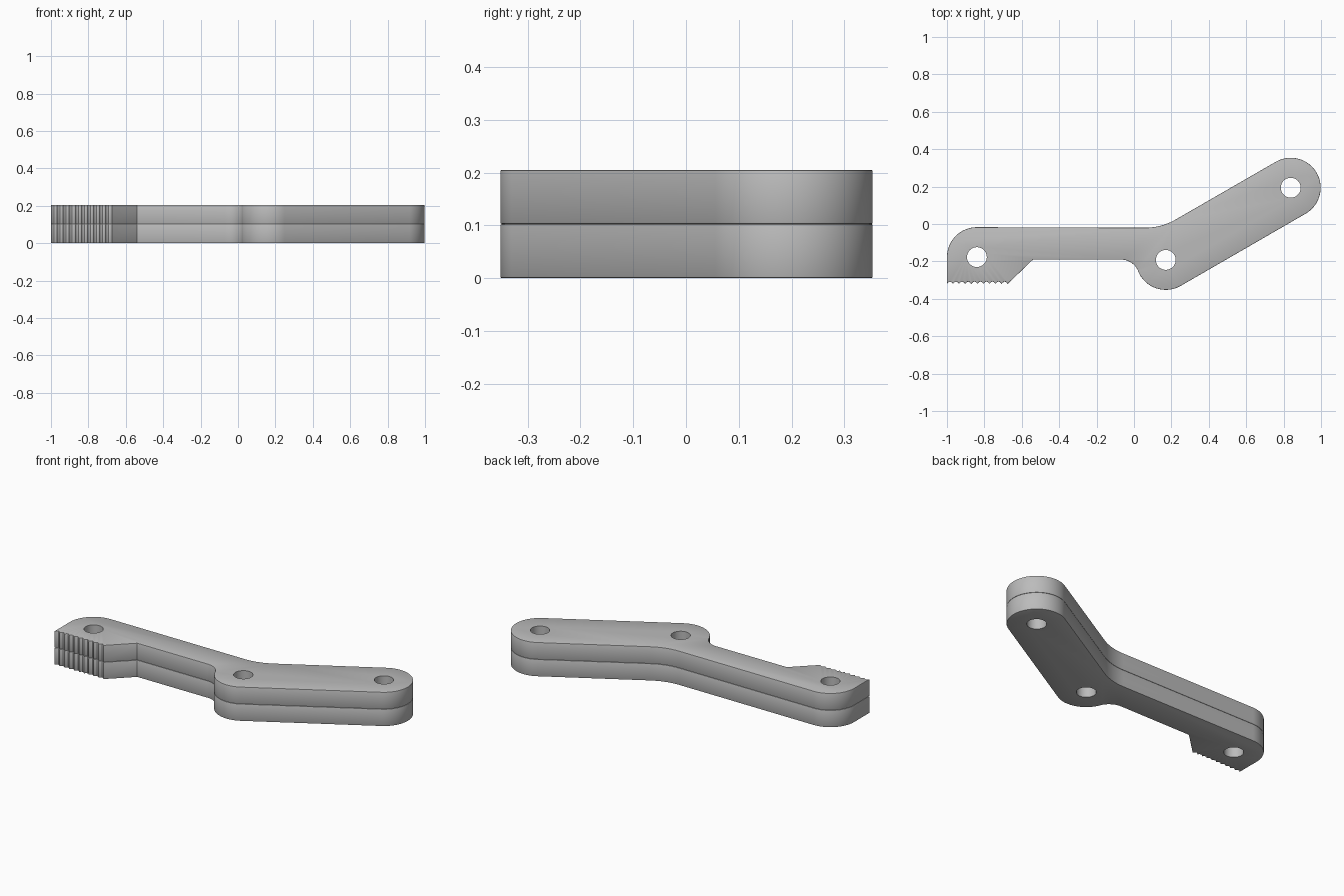
import bpy
import bmesh
from math import cos, sin, radians, pi

cube = bpy.data.objects.get("Cube")
if cube:
    bpy.data.objects.remove(cube)

HEIGHT = 0.205
THICK = HEIGHT / 2
EDGE = 0.003
R = 0.16                      # radius of the three rounded ends
TAIL, PIVOT, TIP = (-0.84, -0.177), (0.17, -0.192), (0.838, 0.194)
HOLE_R = 0.053

grey = bpy.data.materials.new("grey")
grey.use_nodes = True
colour = (0.5, 0.5, 0.5, 1)
grey.diffuse_color = colour
grey.node_tree.nodes["Principled BSDF"].inputs["Base Color"].default_value = colour


def arc(centre, radius, start, end, steps):
    """Points along an arc, angles in degrees."""
    points = []
    for i in range(steps + 1):
        a = radians(start + (end - start) * i / steps)
        points.append((centre[0] + radius * cos(a), centre[1] + radius * sin(a)))
    return points


def lever_outline():
    """Counter-clockwise outline of one lever plate."""
    # toothed foot
    points = []
    teeth, left, right, foot = 10, -1.0, -0.675, -0.32
    pitch = (right - left) / teeth
    for t in range(teeth):
        for i in range(6):
            u = i / 6
            points.append((left + pitch * (t + u), foot + 0.012 * sin(pi * u)))
    points += [(right, foot), (-0.54, -0.19)]
    # hollow fillet into the pivot boss, then the boss and the tip
    points += arc((-0.07, -0.29), 0.1, 90, 22.6, 12)
    points += arc(PIVOT, R, 203, 300, 24)
    points += arc(TIP, R, -60, 120, 40)
    # wide hollow bend, then the rounded tail
    points += arc((0.058, 0.31), 0.33, -60, -90, 12)
    points += arc(TAIL, R, 90, 180, 24)
    return points


def cut_hole(plate, centre):
    bpy.ops.mesh.primitive_cylinder_add(vertices=48, radius=HOLE_R, depth=1,
                                        location=(*centre, THICK))
    cutter = bpy.context.object
    cutter.name = "hole_cutter"
    cutter.hide_render = True
    cutter.data.materials.append(grey)
    mod = plate.modifiers.new("hole", 'BOOLEAN')
    mod.operation = 'DIFFERENCE'
    mod.solver = 'EXACT'
    mod.object = cutter
    bpy.context.view_layer.objects.active = plate
    bpy.ops.object.modifier_apply(modifier=mod.name)
    bpy.data.objects.remove(cutter)


def make_plate(name, base):
    bm = bmesh.new()
    face = bm.faces.new([bm.verts.new((x, y, base)) for x, y in lever_outline()])
    top = bmesh.ops.extrude_face_region(bm, geom=[face])["geom"]
    bmesh.ops.translate(bm, vec=(0, 0, THICK),
                        verts=[v for v in top if isinstance(v, bmesh.types.BMVert)])
    bmesh.ops.recalc_face_normals(bm, faces=bm.faces)
    # softened rims
    rims = [e for e in bm.edges if abs(e.verts[0].co.z - e.verts[1].co.z) < EDGE]
    bmesh.ops.bevel(bm, geom=rims, offset=EDGE, segments=2, profile=0.5,
                    affect='EDGES', clamp_overlap=True)
    mesh = bpy.data.meshes.new(name)
    bm.to_mesh(mesh)
    bm.free()
    mesh.materials.append(grey)
    plate = bpy.data.objects.new(name, mesh)
    bpy.context.collection.objects.link(plate)
    for centre in (TAIL, PIVOT, TIP):
        cut_hole(plate, centre)
    bpy.ops.object.select_all(action='DESELECT')
    plate.select_set(True)
    bpy.context.view_layer.objects.active = plate
    bpy.ops.object.shade_smooth_by_angle(angle=radians(30))


# two matching plates stacked face to face
make_plate("lower_lever_plate", 0)
make_plate("upper_lever_plate", THICK)
